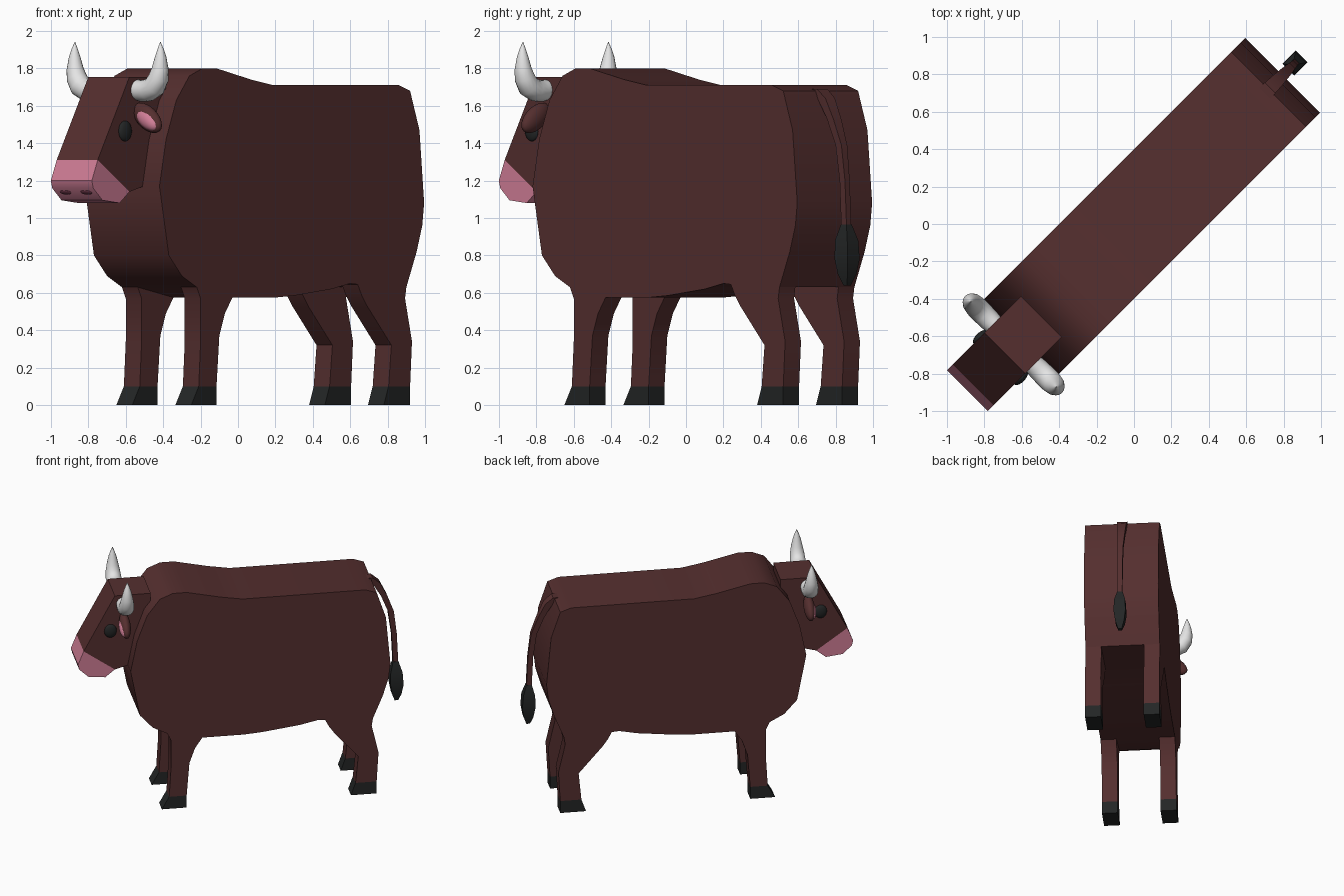
import bpy, bmesh
from math import radians, sqrt, pi
from mathutils import Matrix, Vector

cube = bpy.data.objects.get("Cube")
if cube:
    bpy.data.objects.remove(cube, do_unlink=True)

# The animal is built along X (head at -X), then turned by 45 degrees
TURN = Matrix.Rotation(radians(45), 4, 'Z')


def material(name, rgb, rough=0.8):
    m = bpy.data.materials.new(name)
    m.use_nodes = True
    m.diffuse_color = (*rgb, 1)
    node = m.node_tree.nodes["Principled BSDF"]
    node.inputs["Base Color"].default_value = (*rgb, 1)
    node.inputs["Roughness"].default_value = rough
    return m


BROWN = material("brown_hide", (0.09, 0.028, 0.028))
PINK = material("pink_skin", (0.64, 0.21, 0.31))
DARK_PINK = material("nostril_pink", (0.16, 0.04, 0.07))
BLACK = material("black", (0.017, 0.019, 0.019))
HORN = material("horn_white", (0.78, 0.78, 0.78))


def finish(bm, name, mat, angle=35):
    bmesh.ops.recalc_face_normals(bm, faces=bm.faces)
    bm.transform(TURN)
    mesh = bpy.data.meshes.new(name)
    bm.to_mesh(mesh)
    bm.free()
    mesh.materials.append(mat)
    ob = bpy.data.objects.new(name, mesh)
    bpy.context.scene.collection.objects.link(ob)
    bpy.ops.object.select_all(action='DESELECT')
    bpy.context.view_layer.objects.active = ob
    ob.select_set(True)
    bpy.ops.object.shade_smooth_by_angle(angle=radians(angle))
    return ob


def prism(name, profile, y0, y1, mat):
    """Side profile extruded across the body."""
    bm = bmesh.new()
    face = bm.faces.new([bm.verts.new((x, y0, z)) for x, z in profile])
    new = bmesh.ops.extrude_face_region(bm, geom=[face])["geom"]
    verts = [g for g in new if isinstance(g, bmesh.types.BMVert)]
    bmesh.ops.translate(bm, verts=verts, vec=(0, y1 - y0, 0))
    return finish(bm, name, mat)


def loft(name, rings, mat, angle=35):
    """Skin over a list of equal-sized point rings, capped at both ends."""
    bm = bmesh.new()
    loops = [[bm.verts.new(p) for p in ring] for ring in rings]
    n = len(loops[0])
    for a, b in zip(loops, loops[1:]):
        for i in range(n):
            j = (i + 1) % n
            bm.faces.new((a[i], a[j], b[j], b[i]))
    bm.faces.new(loops[0])
    bm.faces.new(loops[-1])
    return finish(bm, name, mat, angle)


def ellipsoid(name, centre, axes, size, mat):
    """Ellipsoid with its local axes given as vectors."""
    bm = bmesh.new()
    bmesh.ops.create_uvsphere(bm, u_segments=20, v_segments=12, radius=1)
    rot = Matrix([Vector(a).normalized() for a in axes]).transposed().to_4x4()
    bm.transform(Matrix.Translation(centre) @ rot @ Matrix.Diagonal((*size, 1)))
    return finish(bm, name, mat, 60)


def flank(points):
    """Flank coordinates measured diagonally, brought to the body axis."""
    return [((s - 0.2) * sqrt(2), z) for s, z in points]


# Body
HALF = 0.283
prism("body", flank([
    (-0.19, 1.80), (-0.115, 1.80), (0.07, 1.74), (0.19, 1.71), (0.86, 1.71),
    (0.92, 1.68), (0.97, 1.47), (0.995, 1.08), (0.985, 0.96), (0.955, 0.82),
    (0.90, 0.63), (0.64, 0.645), (0.60, 0.65), (0.50, 0.62), (0.30, 0.585),
    (0.20, 0.575), (-0.03, 0.575), (-0.22, 0.63), (-0.30, 0.69), (-0.37, 0.80),
    (-0.42, 1.17), (-0.385, 1.42), (-0.33, 1.63), (-0.26, 1.76)]), -HALF, HALF, BROWN)

# Legs and hooves
FRONT_LEG = flank([(-0.22, 0.63), (-0.20, 0.57), (-0.20, 0.34), (-0.21, 0.1),
                   (-0.115, 0.1), (-0.10, 0.37), (-0.07, 0.49), (-0.03, 0.575)])
HIND_LEG = flank([(0.64, 0.645), (0.66, 0.59), (0.69, 0.53), (0.82, 0.32),
                  (0.805, 0.1), (0.92, 0.1), (0.93, 0.34), (0.893, 0.57), (0.90, 0.63)])
FRONT_HOOF = flank([(-0.21, 0.1), (-0.25, 0), (-0.115, 0), (-0.115, 0.1)])
HIND_HOOF = flank([(0.805, 0.1), (0.78, 0), (0.92, 0), (0.92, 0.1)])

# Head and muzzle
HEAD = 0.155
prism("head", [(-0.70, 1.755), (-0.976, 1.755), (-1.216, 1.31), (-0.976, 1.14),
               (-0.85, 1.175), (-0.70, 1.30)], -HEAD, HEAD, BROWN)
prism("muzzle", [(-1.216, 1.31), (-1.26, 1.20), (-1.25, 1.16), (-1.18, 1.095),
                 (-1.05, 1.08), (-0.976, 1.14)], -HEAD, HEAD, PINK)

# Horn path: distance from the middle, height, radius
HORN_PATH = [(0.13, 1.69, 0.052), (0.18, 1.68, 0.058), (0.23, 1.683, 0.06),
             (0.28, 1.705, 0.06), (0.31, 1.75, 0.055), (0.322, 1.80, 0.045),
             (0.325, 1.86, 0.031), (0.325, 1.90, 0.018), (0.323, 1.94, 0.002)]


def horn_rings(side):
    pts = [Vector((-0.91, side * y, z)) for y, z, r in HORN_PATH]
    rings = []
    for i, p in enumerate(pts):
        along = (pts[min(i + 1, len(pts) - 1)] - pts[max(i - 1, 0)]).normalized()
        a = Vector((1, 0, 0))
        b = along.cross(a)
        turns = [Matrix.Rotation(k * pi / 8, 3, along) for k in range(16)]
        rings.append([p + t @ b * HORN_PATH[i][2] for t in turns])
    return rings


# Paired parts
for label, side in (("left", -1), ("right", 1)):
    inner, outer = side * 0.163, side * HALF
    prism(label + "_front_leg", FRONT_LEG, inner, outer, BROWN)
    prism(label + "_hind_leg", HIND_LEG, inner, outer, BROWN)
    prism(label + "_front_hoof", FRONT_HOOF, inner, outer, BLACK)
    prism(label + "_hind_hoof", HIND_HOOF, inner, outer, BLACK)
    loft(label + "_horn", horn_rings(side), HORN, 60)
    ellipsoid(label + "_eye", (-1.01, side * HEAD, 1.465),
              ((1, 0, 0), (0, 1, 0), (0, 0, 1)), (0.048, 0.022, 0.055), BLACK)
    # Ear droops outward, with its pink hollow facing forward
    out, up = (0, side * 0.85, -0.55), (0, side * 0.55, 0.85)
    ear_axes = ((1, 0, 0), out, up)
    ellipsoid(label + "_ear", (-0.91, side * 0.225, 1.535), ear_axes,
              (0.042, 0.115, 0.062), BROWN)
    ellipsoid(label + "_ear_inside", (-0.925, side * 0.238, 1.525), ear_axes,
              (0.034, 0.085, 0.044), PINK)
    # Nostril slot on the underside of the nose
    ellipsoid(label + "_nostril", (-1.226, side * 0.078, 1.137),
              ((-0.7, 0, -0.7), (0, 1, 0), (0.7, 0, -0.7)),
              (0.006, 0.042, 0.016), DARK_PINK)


def bars(sections):
    """Rectangular rings: position along body, height, half depth, half width."""
    return [[(x - d, -w, z), (x + d, -w, z), (x + d, w, z), (x - d, w, z)]
            for x, z, d, w in sections]


# Tail and its tuft
loft("tail", bars([(1.00, 1.69, 0.03, 0.04), (1.06, 1.64, 0.03, 0.036),
                   (1.12, 1.53, 0.024, 0.03), (1.175, 1.39, 0.022, 0.022),
                   (1.20, 1.20, 0.02, 0.018), (1.212, 0.95, 0.02, 0.018)]), BROWN)
loft("tail_tuft", bars([(1.212, 0.965, 0.021, 0.02), (1.215, 0.88, 0.046, 0.042),
                        (1.218, 0.78, 0.05, 0.045), (1.218, 0.70, 0.036, 0.034),
                        (1.218, 0.64, 0.014, 0.014)]), BLACK)
